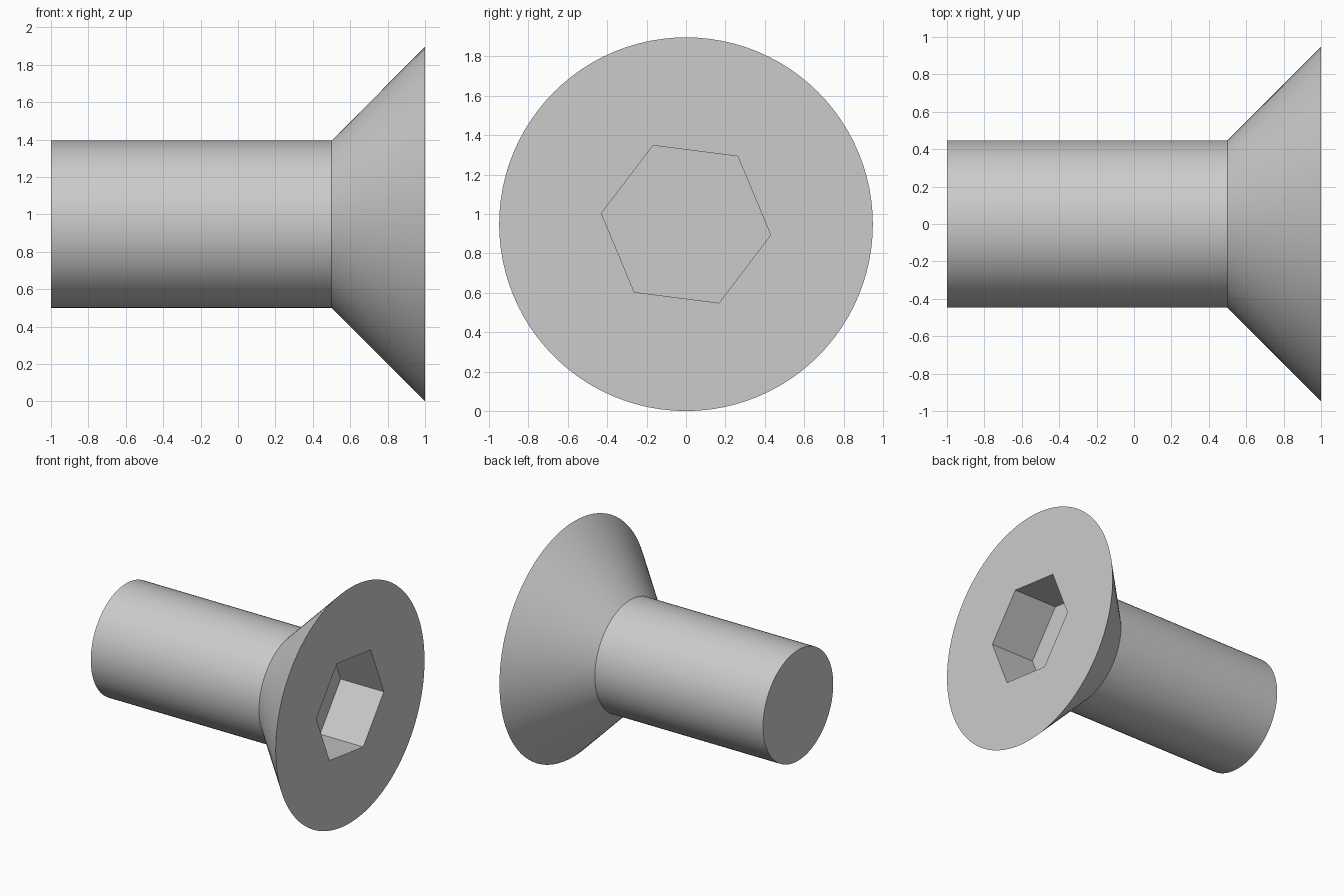
import bpy
import bmesh
from math import cos, sin, pi, radians

if "Cube" in bpy.data.objects:
    bpy.data.objects.remove(bpy.data.objects["Cube"])

HEAD_RADIUS, SHANK_RADIUS, HEX_RADIUS = 0.948, 0.447, 0.433
SEGMENTS = 96

# Single plain steel colour
steel = bpy.data.materials.new("steel grey")
steel.use_nodes = True
colour = (0.6, 0.6, 0.6, 1)
steel.diffuse_color = colour
steel.node_tree.nodes["Principled BSDF"].inputs["Base Color"].default_value = colour

bm = bmesh.new()


def ring(x, radius, count, phase=0):
    """Closed loop of vertices around the screw axis."""
    angles = [phase + 2 * pi * i / count for i in range(count)]
    return [bm.verts.new((x, radius * cos(a), HEAD_RADIUS + radius * sin(a)))
            for a in angles]


def wall(a, b):
    """Band of quads between two equal loops."""
    for i in range(len(a)):
        j = (i + 1) % len(a)
        bm.faces.new((a[i], a[j], b[j], b[i]))


def loop_edges(loop):
    return [bm.edges.get((v, loop[i - 1])) for i, v in enumerate(loop)]


# Shank and countersunk head
tip = ring(-1, SHANK_RADIUS, SEGMENTS)
neck = ring(0.5, SHANK_RADIUS, SEGMENTS)
rim = ring(1, HEAD_RADIUS, SEGMENTS)
bm.faces.new(tip)
wall(tip, neck)
wall(neck, rim)

# Hexagonal drive socket with a flat floor
socket_phase = radians(-7.3)
mouth = ring(1, HEX_RADIUS, 6, socket_phase)
floor = ring(0.615, HEX_RADIUS, 6, socket_phase)
wall(mouth, floor)
bm.faces.new(floor)

# Flat head face around the socket
bmesh.ops.triangle_fill(bm, use_beauty=True, normal=(1, 0, 0),
                        edges=loop_edges(rim) + loop_edges(mouth))
bmesh.ops.recalc_face_normals(bm, faces=bm.faces)

mesh = bpy.data.meshes.new("countersunk_screw")
bm.to_mesh(mesh)
bm.free()
mesh.materials.append(steel)
screw = bpy.data.objects.new("countersunk_screw", mesh)
bpy.context.collection.objects.link(screw)

# Smooth round sides, crisp edges
bpy.ops.object.select_all(action="DESELECT")
screw.select_set(True)
bpy.context.view_layer.objects.active = screw
bpy.ops.object.shade_smooth_by_angle(angle=radians(30))
